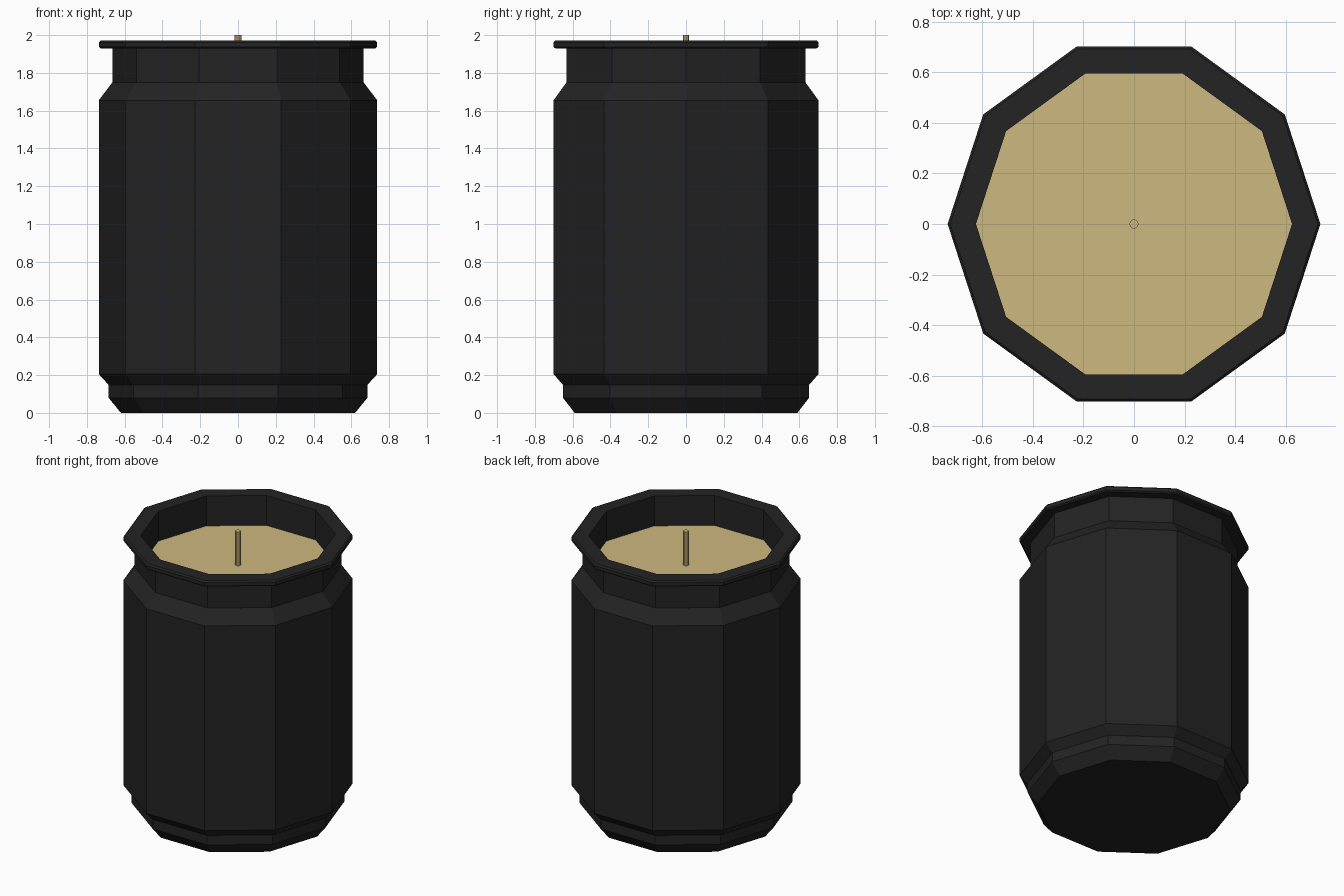
import bpy, bmesh, math

if "Cube" in bpy.data.objects:
    bpy.data.objects.remove(bpy.data.objects["Cube"])

SIDES = 10
WAX_Z = 1.76

def material(name, rgb):
    m = bpy.data.materials.new(name)
    m.diffuse_color = (*rgb, 1.0)
    m.use_nodes = True
    m.node_tree.nodes["Principled BSDF"].inputs["Base Color"].default_value = m.diffuse_color
    return m

black = material("matte black", (0.017, 0.017, 0.017))
cream = material("cream wax", (0.61, 0.48, 0.215))

def lathe(name, profile, sides, mat, cap_start=True, cap_end=True):
    """Spin (radius, z) points into a flat-sided solid."""
    bm = bmesh.new()
    rings = [[bm.verts.new((r * math.cos(2 * math.pi * i / sides),
                            r * math.sin(2 * math.pi * i / sides), z))
              for i in range(sides)] for r, z in profile]
    for a, b in zip(rings, rings[1:]):
        for i in range(sides):
            j = (i + 1) % sides
            bm.faces.new((a[i], a[j], b[j], b[i]))
    if cap_start:
        bm.faces.new(rings[0][::-1])
    if cap_end:
        bm.faces.new(rings[-1])
    mesh = bpy.data.meshes.new(name)
    bm.to_mesh(mesh)
    bm.free()
    mesh.materials.append(mat)
    obj = bpy.data.objects.new(name, mesh)
    bpy.context.collection.objects.link(obj)
    return obj

# Jar: stepped foot, straight body, neck, flared rim, inner wall
lathe("jar", [
    (0.62, 0.0), (0.685, 0.08), (0.685, 0.148), (0.737, 0.205),
    (0.737, 1.655), (0.665, 1.75), (0.665, 1.93),
    (0.727, 1.93), (0.737, 1.938), (0.737, 1.962), (0.727, 1.972),
    (0.625, 1.972), (0.625, WAX_Z - 0.02)], SIDES, black)

# Wax fill
lathe("wax", [(0.625, WAX_Z - 0.015), (0.625, WAX_Z)], SIDES, cream)

# Wick
lathe("wick", [(0.018, WAX_Z - 0.01), (0.018, 2.0)], 10, cream)
